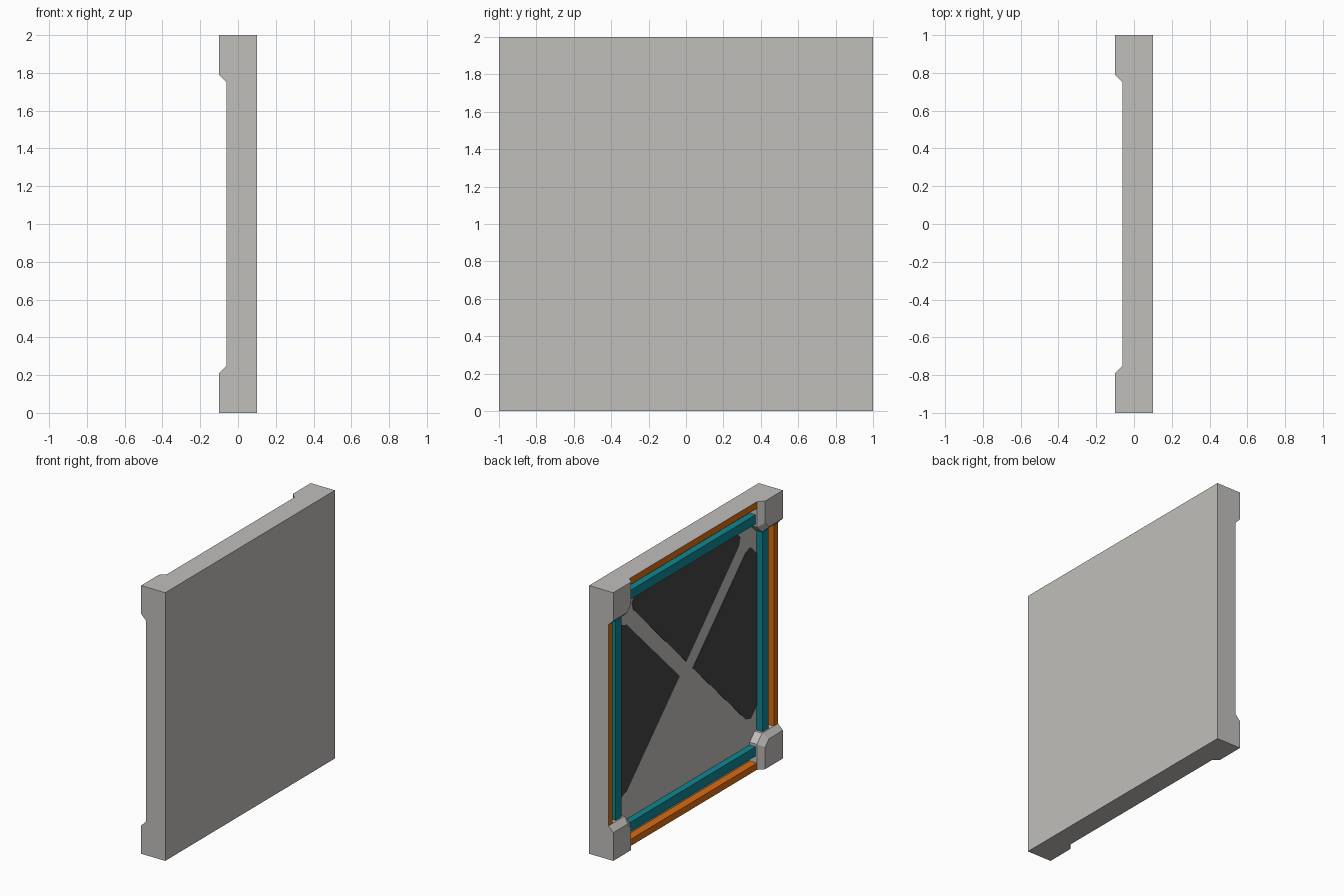
import bpy, bmesh

if "Cube" in bpy.data.objects:
    bpy.data.objects.remove(bpy.data.objects["Cube"])

def mat(name, rgb):
    m = bpy.data.materials.new(name)
    m.diffuse_color = (*rgb, 1)
    m.use_nodes = True
    m.node_tree.nodes["Principled BSDF"].inputs["Base Color"].default_value = m.diffuse_color
    return m

GREY = mat("grey metal", (0.53, 0.52, 0.50))
TEAL = mat("teal paint", (0.005, 0.24, 0.29))
ORANGE = mat("orange paint", (0.70, 0.15, 0.006))
DARK = mat("dark panel", (0.06, 0.06, 0.06))

def finish(name, bm, mats):
    bmesh.ops.recalc_face_normals(bm, faces=bm.faces)
    me = bpy.data.meshes.new(name)
    for m in mats:
        me.materials.append(m)
    bm.to_mesh(me)
    bm.free()
    ob = bpy.data.objects.new(name, me)
    bpy.context.collection.objects.link(ob)
    return ob

def loft(name, rings, mats):
    """Solid through matching rings of (x, y, z) points."""
    bm = bmesh.new()
    vs = [[bm.verts.new(p) for p in r] for r in rings]
    n = len(vs[0])
    for a, b in zip(vs, vs[1:]):
        for i in range(n):
            j = (i + 1) % n
            bm.faces.new((a[i], a[j], b[j], b[i]))
    bm.faces.new(vs[0])
    bm.faces.new(vs[-1])
    return finish(name, bm, mats)

def turned(side, p, q):
    """Place (outward p, along q) on one of four sides, around the centre z = 1."""
    return {"left": (p, q + 1), "right": (-p, q + 1),
            "top": (q, p + 1), "bottom": (q, 1 - p)}[side]

def prism(name, side, x0, x1, pts, mats):
    return loft(name, [[(x, *turned(side, p, q)) for p, q in pts] for x in (x0, x1)], mats)

def strip(p0, p1, h):
    return [(p0, -h), (p1, -h), (p1, h), (p0, h)]

# main wall slab
prism("wall_slab", "top", 0.0, 0.1, strip(-1, 1, 1), [GREY])

for side in ("left", "right", "top", "bottom"):
    # edge lip: grey outside, orange on the back and inner faces
    lip = prism(side + "_edge_lip", side, 0.0, -0.06, strip(0.95, 1.0, 0.77), [GREY, ORANGE])
    oy, oz = turned(side, 1, 0)
    oz -= 1
    for f in lip.data.polygons:
        if f.normal.x < -0.5 or f.normal.y * oy + f.normal.z * oz < -0.5:
            f.material_index = 1
    # teal rail
    prism(side + "_rail", side, 0.0, -0.05, strip(0.83, 0.90, 0.77), [TEAL])
    # dark panel between the cross braces (the bottom one is plain)
    if side != "bottom":
        half = [(0.70, 0.62), (0.76, 0.64), (0.83, 0.57)]
        pts = [(0.077, 0)] + half + [(p, -q) for p, q in reversed(half)]
        prism(side + "_dark_panel", side, 0.0, -0.003, pts, [DARK])

# chamfered corner blocks
def corner(x, size, cut):
    return x, [(0, 0), (size, 0), (size, size - cut), (size - cut, size), (0, size)]

for sy, yn in ((1, "left"), (-1, "right")):
    for sz, zn in ((1, "top"), (-1, "bottom")):
        rings = []
        for x, pts in (corner(0.0, 0.25, 0.06), corner(-0.06, 0.25, 0.06), corner(-0.1, 0.21, 0.045)):
            rings.append([(x, sy * (1 - u), 1 + sz * (1 - v)) for u, v in pts])
        loft(f"{zn}_{yn}_corner_block", rings, [GREY])
